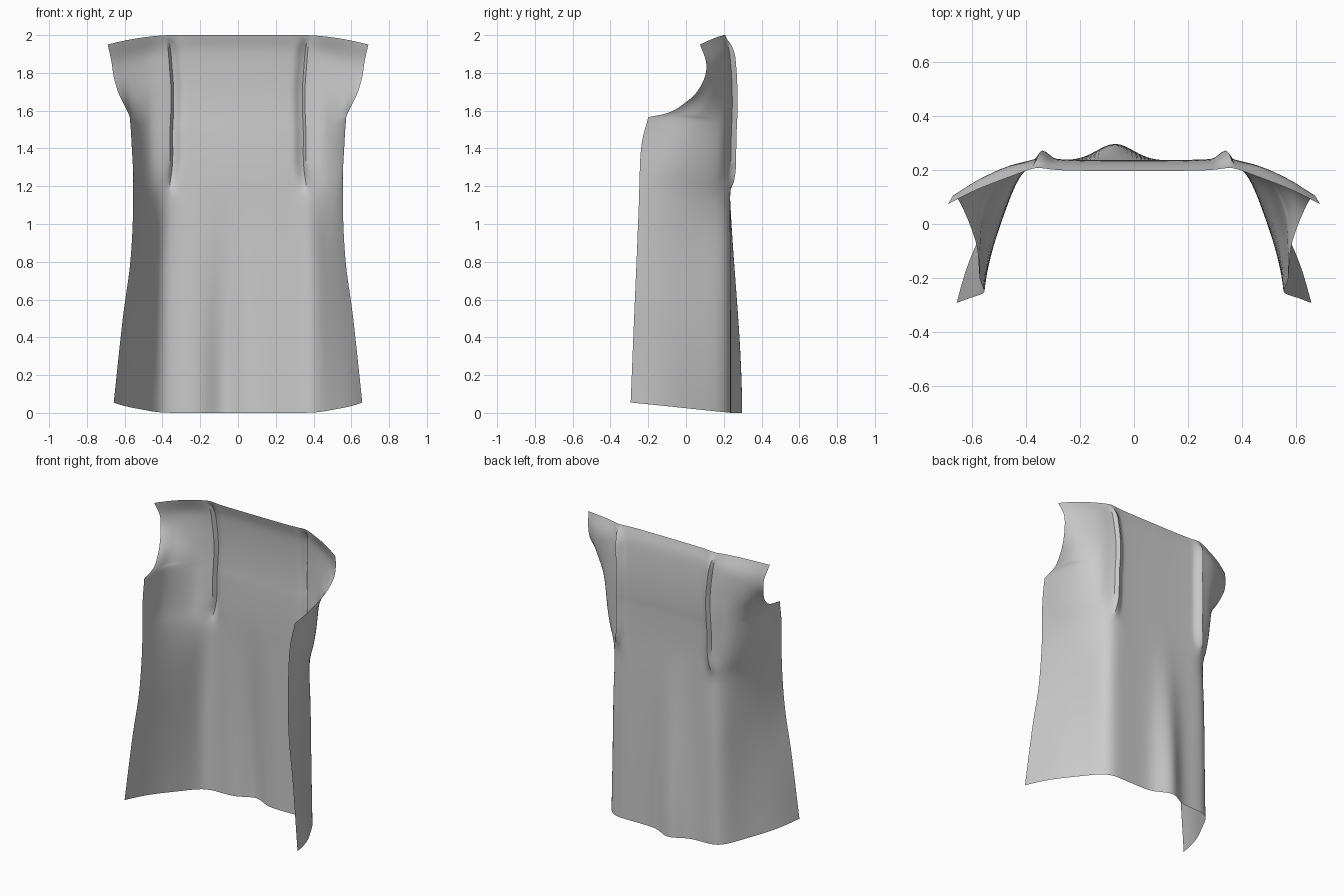
import bpy, math
from mathutils import Vector

if "Cube" in bpy.data.objects:
    bpy.data.objects.remove(bpy.data.objects["Cube"])

# Guide lines of the cloth, listed from the top down
SEAM = [(.38, .205, 2), (.37, .228, 1.92), (.362, .239, 1.82), (.355, .244, 1.72),
        (.355, .245, 1.63), (.357, .243, 1.55), (.36, .24, 1.48), (.362, .237, 1.3),
        (.392, .24, 1.05), (.412, .242, .8), (.418, .243, .45), (.42, .243, 0)]
EDGE = [(.69, .074, 1.95), (.670, .106, 1.86), (.658, .10, 1.78), (.635, .058, 1.70),
        (.610, 0, 1.645), (.583, -.085, 1.592), (.573, -.2, 1.565), (.56, -.238, 1.4),
        (.555, -.25, 1.1), (.57, -.262, .8), (.61, -.275, .5), (.658, -.293, .055)]
MID1 = [(.48, .168), (.475, .205), (.47, .213), (.47, .21), (.47, .205), (.475, .195),
        (.48, .185), (.475, .165), (.46, .11), (.46, .095), (.475, .08), (.50, .075)]
MID2 = [(.59, .125), (.58, .16), (.575, .162), (.57, .145), (.565, .115), (.563, .07),
        (.56, .03), (.553, -.02), (.53, -.07), (.525, -.08), (.55, -.09), (.605, -.10)]


def spline(points, n):
    """Smooth curve through points, n samples per span."""
    pts = [Vector(p) for p in points]
    out = []
    for i in range(len(pts) - 1):
        b, c = pts[i], pts[i + 1]
        a = pts[i - 1] if i else b * 2 - c
        d = pts[i + 2] if i + 2 < len(pts) else c * 2 - b
        m0 = (c - a) / 2
        m1 = (d - b) / 2
        for k in range(n):
            t = k / n
            out.append(b * (2*t**3 - 3*t*t + 1) + m0 * (t**3 - 2*t*t + t)
                       + c * (3*t*t - 2*t**3) + m1 * (t**3 - t*t))
    out.append(pts[-1])
    return out


def smooth(a, b, x):
    t = max(0, min(1, (x - a) / (b - a)))
    return t * t * (3 - 2 * t)


def tuck(z):
    """Strength of the sewn tuck: open at the shoulder, gone below the blade."""
    return smooth(1.1, 1.32, z) * (1 - .6 * smooth(1.88, 2, z))


def bell(x, c, w):
    return math.exp(-((x - c) / w) ** 2)


def with_height(mid, f):
    return [(m[0], m[1], s[2] + (e[2] - s[2]) * f + (.006 if i == 0 else 0))
            for i, (m, s, e) in enumerate(zip(mid, SEAM, EDGE))]


N = 6
COLS = 48
seam = spline(SEAM, N)
edge = spline(EDGE[:7], N)[:-1] + spline(EDGE[6:], N)   # corner under the arm
mid1 = spline(with_height(MID1, .3), N)
mid2 = spline(with_height(MID2, .65), N)

rows = []
for s, a, b, e in zip(seam, mid1, mid2, edge):
    t = tuck(s.z)
    fall = 1 - smooth(0, 1.3, s.z)
    # Side panel, from the tuck round to the armhole and side seam
    right = spline([s, a, b, e], 8)
    left = [Vector((-p.x, p.y, p.z)) for p in reversed(right)]
    # Centre back: raised tucks at both sides, drape fold toward the hem
    centre = []
    for k in range(COLS + 1):
        u = -1 + 2 * k / COLS
        x = u * (s.x - .006 * t - .008)
        y = s.y - .008 * (1 - abs(u) ** 4)
        y += .028 * t * smooth(.84, 1, abs(u))
        centre.append(Vector((x, y, s.z)))
    row = left + centre + right
    # Below the tucks the cloth turns the corner softly
    w = 1 - smooth(0, .6, t)
    for _ in range(30):
        row = [row[0]] + [p.lerp((o + q) / 2, .5 * w)
                          for o, p, q in zip(row, row[1:], row[2:])] + [row[-1]]
    for p in row:
        if abs(p.x) < .4:
            p.y += fall * .062 * bell(p.x, -.07, .095)
    rows.append(row)

# One continuous cloth
w = len(rows[0])
faces = [(r*w + c, r*w + c + 1, (r+1)*w + c + 1, (r+1)*w + c)
         for r in range(len(rows) - 1) for c in range(w - 1)]
me = bpy.data.meshes.new("garment_back")
me.from_pydata([p for row in rows for p in row], [], faces)
ob = bpy.data.objects.new("garment_back", me)
bpy.context.collection.objects.link(ob)
bpy.context.view_layer.objects.active = ob
ob.select_set(True)
bpy.ops.object.shade_smooth_by_angle(angle=math.radians(35))
